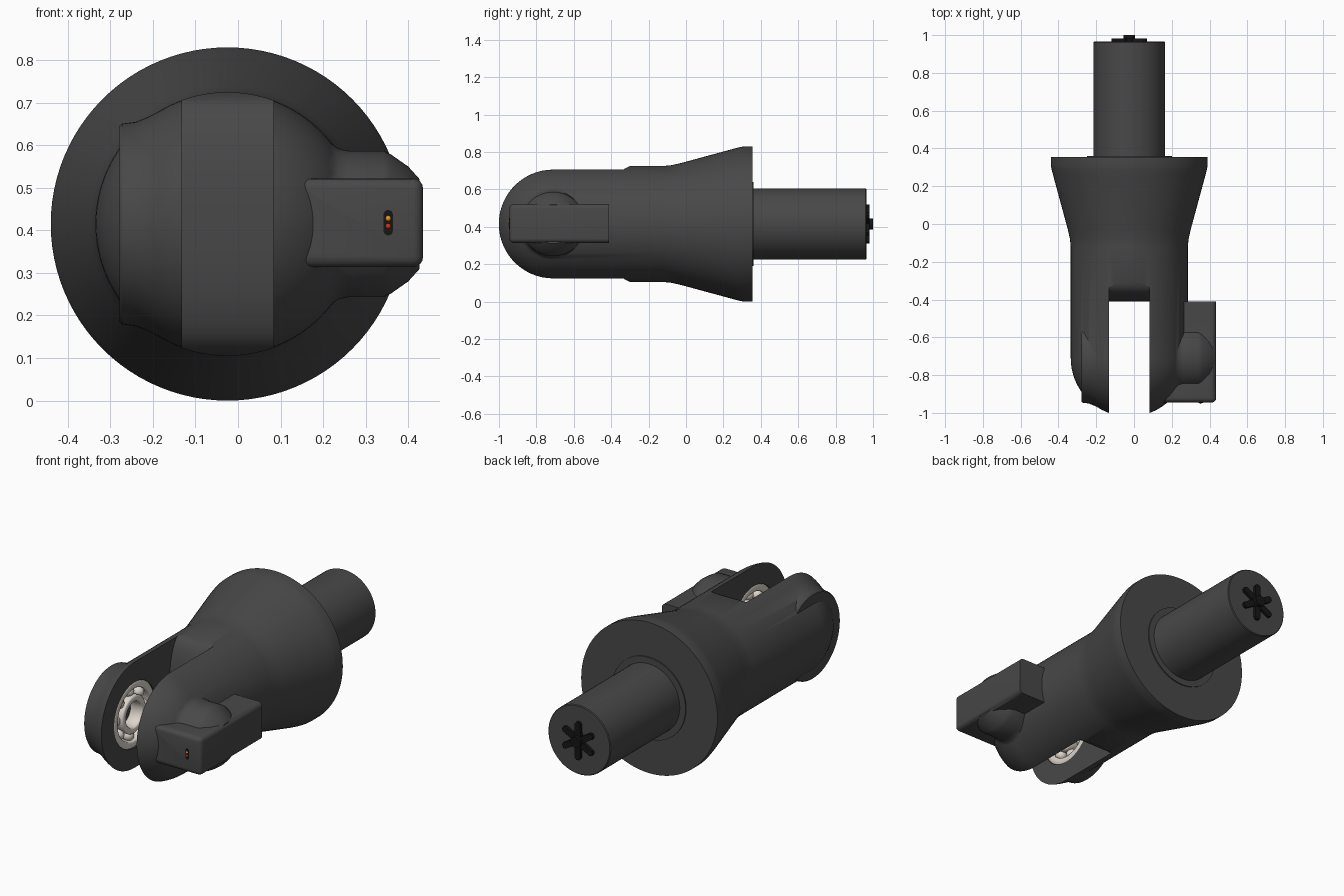
import bpy, bmesh
from math import pi, sin, cos, sqrt, radians
from mathutils import Vector, Matrix

if "Cube" in bpy.data.objects:
    bpy.data.objects.remove(bpy.data.objects["Cube"])

CX, CZ, PY = -0.025, 0.415, -0.71      # main axis (x, z) and pivot position (y)


def material(name, r, g, b):
    m = bpy.data.materials.new(name)
    m.diffuse_color = (r, g, b, 1)
    m.use_nodes = True
    m.node_tree.nodes["Principled BSDF"].inputs["Base Color"].default_value = m.diffuse_color
    return m


DARK = material("dark_grey", 0.065, 0.065, 0.065)
BLACK = material("black", 0.008, 0.008, 0.008)
METAL = material("light_metal", 0.72, 0.66, 0.6)
ORANGE = material("orange", 0.9, 0.3, 0.02)
RED = material("red", 0.6, 0.03, 0.01)


def finish(bm, name, mat):
    bmesh.ops.recalc_face_normals(bm, faces=bm.faces)
    me = bpy.data.meshes.new(name)
    bm.to_mesh(me)
    bm.free()
    me.materials.append(mat)
    ob = bpy.data.objects.new(name, me)
    bpy.context.collection.objects.link(ob)
    return ob


def smooth(ob, angle=32):
    bpy.ops.object.select_all(action='DESELECT')
    ob.select_set(True)
    bpy.context.view_layer.objects.active = ob
    bpy.ops.object.shade_smooth_by_angle(angle=radians(angle))


def lathe(name, pts, axis, mat=DARK, steps=72, closed=False):
    """Revolve (radius, position) points around the main (y) or pivot (x) axis."""
    bm = bmesh.new()
    if axis == 'Y':
        cen, ax = Vector((CX, 0, CZ)), Vector((0, 1, 0))
    else:
        cen, ax = Vector((0, PY, CZ)), Vector((1, 0, 0))
    vs = [bm.verts.new(cen + ax * t + Vector((0, 0, r))) for r, t in pts]
    es = [bm.edges.new(p) for p in zip(vs, vs[1:])]
    if closed:
        es.append(bm.edges.new((vs[-1], vs[0])))
    bmesh.ops.spin(bm, geom=vs + es, cent=cen, axis=ax, angle=2 * pi, steps=steps)
    bmesh.ops.remove_doubles(bm, verts=bm.verts, dist=1e-5)
    return finish(bm, name, mat)


def prism(name, outline, start, along, mat=DARK):
    """Extrude a closed outline of 3D points."""
    bm = bmesh.new()
    f = bm.faces.new([bm.verts.new(Vector(start) + Vector(p)) for p in outline])
    r = bmesh.ops.extrude_face_region(bm, geom=[f])
    bmesh.ops.translate(bm, vec=along, verts=[v for v in r['geom'] if isinstance(v, bmesh.types.BMVert)])
    return finish(bm, name, mat)


def boolean(ob, tool, op):
    m = ob.modifiers.new(op, 'BOOLEAN')
    m.object, m.operation, m.solver = tool, op, 'EXACT'
    bpy.context.view_layer.objects.active = ob
    bpy.ops.object.modifier_apply(modifier=m.name)
    bpy.data.objects.remove(tool)


# Body: round-nosed barrel with a flared rear flange
nose = [(0.31 * sin(a), PY - 0.31 * cos(a)) for a in (i * pi / 32 for i in range(17))]
body = lathe("fork_body", nose + [(0.31, -0.12), (0.314, -0.08), (0.325, -0.03), (0.401, 0.25),
             (0.41, 0.285), (0.415, 0.31), (0.415, 0.355), (0, 0.355)], 'Y', steps=96)

# Bosses on both sides of the pivot
boolean(body, lathe("left_boss", [(0, -0.279), (0.23, -0.279), (0.236, -0.272), (0.24, -0.24), (0.252, -0.21),
        (0.27, -0.175), (0.284, -0.14), (0.286, -0.11), (0, -0.11)], 'X'), 'UNION')
boolean(body, lathe("right_boss", [(0, 0.06), (0.285, 0.06), (0.284, 0.095), (0.262, 0.135), (0.225, 0.18),
        (0.193, 0.214), (0.177, 0.236), (0.172, 0.26), (0.172, 0.342), (0.163, 0.36), (0.135, 0.4),
        (0.105, 0.427), (0, 0.427)], 'X'), 'UNION')

# Sensor housing: rounded box on the right boss
bm = bmesh.new()
bmesh.ops.create_cube(bm, size=1, matrix=Matrix.Translation((0.2725, -0.678, 0.418))
                      @ Matrix.Diagonal((0.325, 0.534, 0.208, 1)))
long_edges = [e for e in bm.edges if all(v.co.y < -0.9 or v.co.x > 0.4 for v in e.verts)
              and not all(v.co.y > -0.5 for v in e.verts)]
bmesh.ops.bevel(bm, geom=long_edges, offset=0.024, segments=4, profile=0.5, affect='EDGES')
boolean(body, finish(bm, "sensor_housing", DARK), 'UNION')

# Slot between the fork arms, its floor bulging forward
floor = []
for i in range(25):
    z = -0.31 + 0.62 * i / 24
    floor.append((0, -0.30 - 0.11 * sqrt(max(0, 1 - (abs(z) / 0.31) ** 2.5)), z))
outline = [(0, -1.2, -0.5), (0, -0.3, -0.5)] + floor + [(0, -0.3, 0.5), (0, -1.2, 0.5)]
boolean(body, prism("slot_cutter", outline, (-0.132, 0, CZ), (0.215, 0, 0)), 'DIFFERENCE')

# Bearing seats in both arms
boolean(body, lathe("seat_cutter", [(0, -0.215), (0.18, -0.215), (0.18, 0.166), (0, 0.166)], 'X', steps=64),
        'DIFFERENCE')
smooth(body)

# Bearings: outer race, inner race and balls
for side, x0, x1 in (("left", -0.21, -0.134), ("right", 0.085, 0.161)):
    for part, r0, r1 in (("outer", 0.142, 0.18), ("inner", 0.07, 0.103)):
        c = 0.005
        race = lathe(f"{side}_{part}_race", [(r0 + c, x0), (r1 - c, x0), (r1, x0 + c), (r1, x1 - c),
                     (r1 - c, x1), (r0 + c, x1), (r0, x1 - c), (r0, x0 + c)], 'X', METAL, 64, True)
        smooth(race, 50)
    bm = bmesh.new()
    for i in range(8):
        a = i * pi / 4
        pos = ((x0 + x1) / 2, PY + 0.1225 * cos(a), CZ + 0.1225 * sin(a))
        bmesh.ops.create_uvsphere(bm, u_segments=16, v_segments=10, radius=0.031, matrix=Matrix.Translation(pos))
    smooth(finish(bm, f"{side}_bearing_balls", METAL), 60)

# Rear shaft with its thin collar
smooth(lathe("shaft_collar", [(0, 0.34), (0.225, 0.34), (0.225, 0.361), (0, 0.361)], 'Y'))
smooth(lathe("shaft", [(0, 0.34), (0.19, 0.34), (0.19, 0.961), (0.186, 0.965), (0, 0.965)], 'Y'))

# Six-armed drive star on the shaft end, with a small hub
star = []
for k in range(6):
    a = k * pi / 3 + pi / 6
    for r, w in ((0.032, -0.0165), (0.094, -0.0165), (0.104, -0.008), (0.104, 0.008), (0.094, 0.0165)):
        star.append((r * cos(a) - w * sin(a), 0, r * sin(a) + w * cos(a)))
prism("drive_star", star, (CX, 0.95, CZ), (0, 0.031, 0), BLACK)
smooth(lathe("star_hub", [(0, 0.96), (0.03, 0.96), (0.03, 1.0), (0, 1.0)], 'Y', BLACK, 24))

# Indicator window on the housing front, with two small lamps
pill = [(0.011 * cos(a), 0, 0.011 * sin(a) + (0.019 if i < 9 else -0.019))
        for i, a in enumerate([k * pi / 8 for k in range(9)] + [pi + k * pi / 8 for k in range(9)])]
prism("indicator_window", pill, (0.353, -0.947, 0.418), (0, 0.02, 0), BLACK)
for name, z, mat in (("upper_lamp", 0.428, ORANGE), ("lower_lamp", 0.41, RED)):
    bm = bmesh.new()
    bmesh.ops.create_uvsphere(bm, u_segments=12, v_segments=8, radius=0.007,
                              matrix=Matrix.Translation((0.353, -0.945, z)))
    smooth(finish(bm, name, mat), 60)
